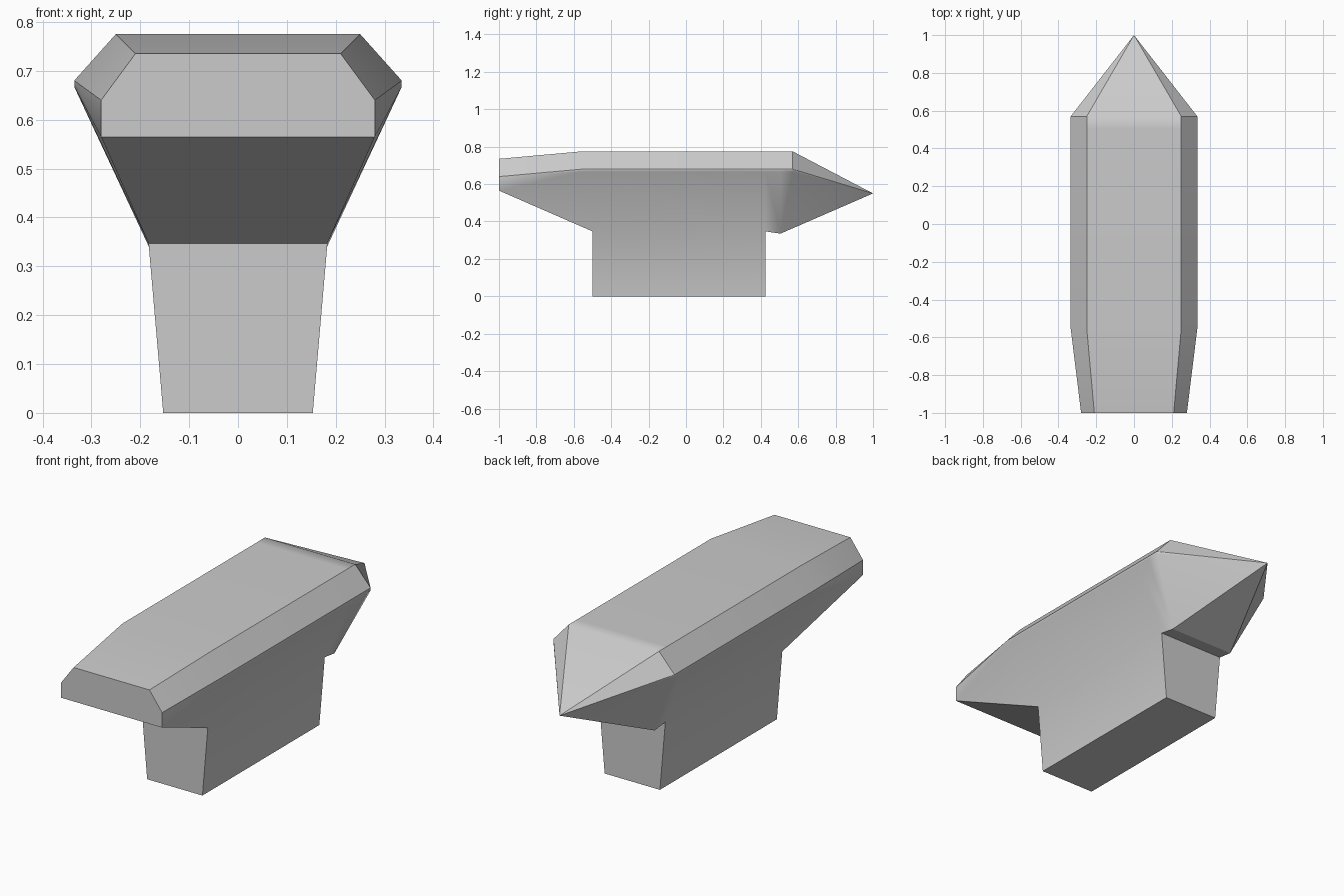
import bpy, bmesh

if "Cube" in bpy.data.objects:
    bpy.data.objects.remove(bpy.data.objects["Cube"])

bm = bmesh.new()
cache = {}


def vert(x, y, z):
    """Return a shared vertex, so coincident corners are welded."""
    key = (round(x, 4), round(y, 4), round(z, 4))
    if key not in cache:
        cache[key] = bm.verts.new(key)
    return cache[key]


def face(verts):
    """Make a face, dropping repeated corners and collapsed faces."""
    unique = list(dict.fromkeys(verts))
    if len(unique) > 2:
        return bm.faces.new(unique)


def section(half):
    """Closed, left-right symmetric cross-section from its right half."""
    return [vert(*p) for p in half] + [vert(-x, y, z) for x, y, z in reversed(half)]


def full(y, bottom):
    """Full-width section of the head with its own underside corner."""
    return [(0.25, y, 0.775), (0.335, y, 0.68), (0.335, y, 0.667), bottom]


# Head: sections from the blunt front to the pointed back
keel = (0.18, 0.505, 0.335)
rings = [section(h) for h in (
    [(0.21, -1, 0.735), (0.28, -1, 0.64), (0.28, -1, 0.565), (0.28, -1, 0.565)],
    full(-0.555, (0.183, -0.5, 0.347)),
    full(0.425, (0.183, 0.425, 0.347)),
    full(0.505, keel),
    full(0.57, keel),
    [(0, 1, 0.55)] * 4,
)]
face(rings[0])
stem_top = None
for r, (a, b) in enumerate(zip(rings, rings[1:])):
    for i in range(8):
        j = (i + 1) % 8
        f = face([a[i], a[j], b[j], b[i]])
        if r == 1 and i == 3:
            stem_top = f

# Stem: extrude the middle of the underside down to the ground
bm.normal_update()
stem = bmesh.ops.extrude_discrete_faces(bm, faces=[stem_top])["faces"][0]
for v in stem.verts:
    v.co.x *= 0.153 / 0.183
    v.co.z = 0
bmesh.ops.remove_doubles(bm, verts=bm.verts[:], dist=0.0005)
bmesh.ops.recalc_face_normals(bm, faces=bm.faces[:])

mesh = bpy.data.meshes.new("wedge_head_and_stem")
bm.to_mesh(mesh)
bm.free()
obj = bpy.data.objects.new("wedge_head_and_stem", mesh)
bpy.context.collection.objects.link(obj)

# Shading: gentle bends smooth, corners sharp
bpy.context.view_layer.objects.active = obj
obj.select_set(True)
bpy.ops.object.shade_smooth_by_angle(angle=0.5236)
weighted = obj.modifiers.new("weighted_normals", 'WEIGHTED_NORMAL')
weighted.keep_sharp = True
